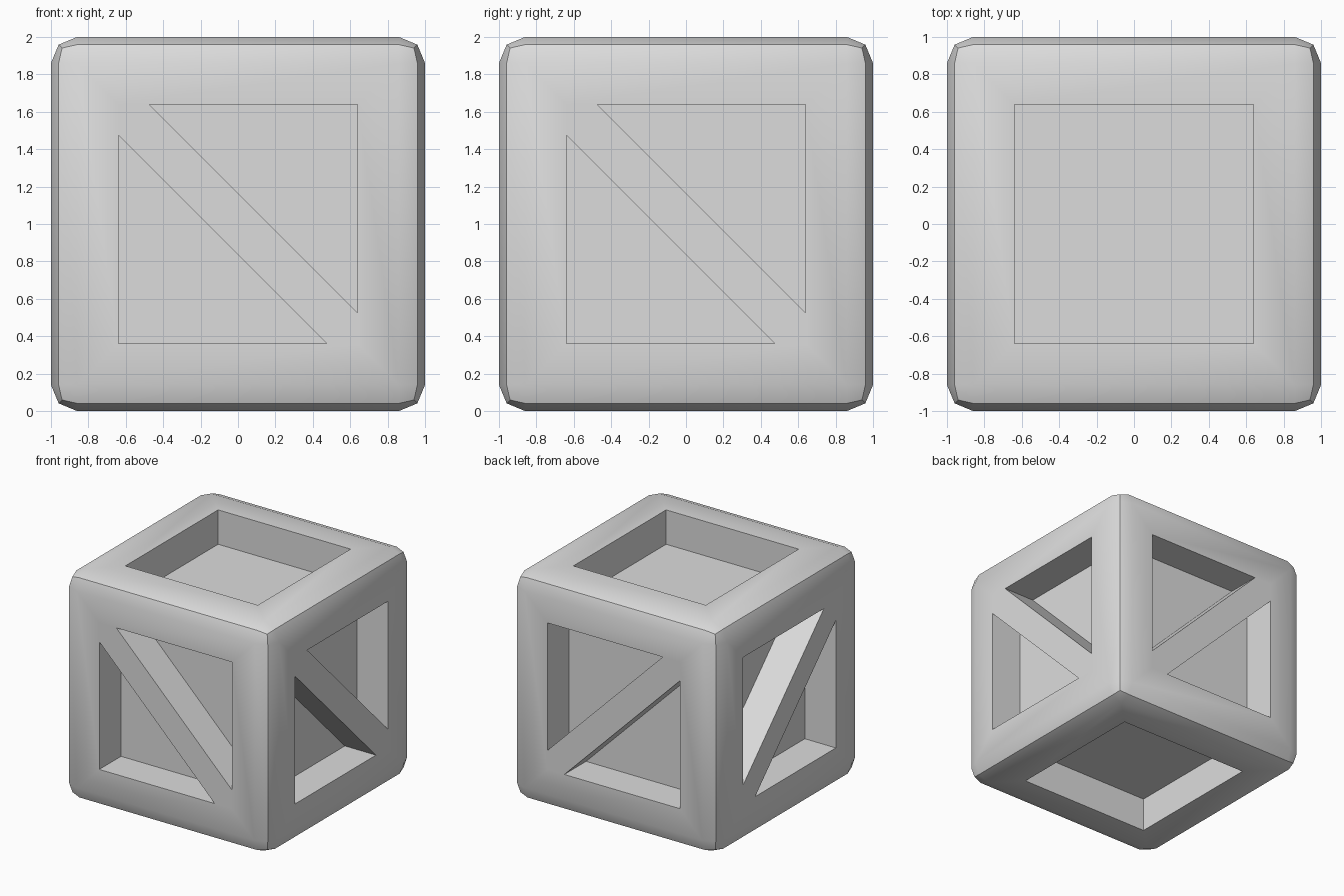
import bpy, bmesh, math
from mathutils import Matrix

cube = bpy.data.objects.get("Cube")
if cube:
    bpy.data.objects.remove(cube, do_unlink=True)

HOLE = 0.64     # half width of each recess
DEPTH = 0.30    # depth of each recess
BEVEL = 0.14    # rounding of the outer edges
CUT = 0.165     # how far the brace spreads from its corner

grey = bpy.data.materials.new("plain grey")
grey.use_nodes = True
colour = (0.72, 0.72, 0.72, 1)
grey.diffuse_color = colour
grey.node_tree.nodes["Principled BSDF"].inputs["Base Color"].default_value = colour


def finish(name, bm):
    bmesh.ops.recalc_face_normals(bm, faces=bm.faces)
    mesh = bpy.data.meshes.new(name)
    bm.to_mesh(mesh)
    bm.free()
    mesh.materials.append(grey)
    obj = bpy.data.objects.new(name, mesh)
    bpy.context.collection.objects.link(obj)
    return obj


# Crate body: rounded cube with a square recess in every side
bm = bmesh.new()
bmesh.ops.create_cube(bm, size=2, matrix=Matrix.Translation((0, 0, 1)))
bmesh.ops.bevel(bm, geom=bm.edges[:], offset=BEVEL, segments=2, profile=0.5,
                affect='EDGES')
sides = [f for f in bm.faces if f.calc_area() > 1]
bmesh.ops.inset_individual(bm, faces=sides, thickness=1 - BEVEL - HOLE,
                           use_even_offset=True)
bmesh.ops.inset_individual(bm, faces=sides, thickness=0, depth=-DEPTH)
body = finish("crate_body", bm)
bpy.ops.object.select_all(action='DESELECT')
body.select_set(True)
bpy.context.view_layer.objects.active = body
bpy.ops.object.shade_smooth_by_angle(angle=math.radians(30))


# Diagonal braces, flush with the frame, one on each upright side
def brace(name, start, turn):
    h, c = HOLE, HOLE - CUT
    outline = [(-h, c), (-h, h), (-c, h), (h, -c), (h, -h), (c, -h)]
    bm = bmesh.new()
    face = bm.faces.new([bm.verts.new((x, start, z)) for x, z in outline])
    out = bmesh.ops.extrude_face_region(bm, geom=[face])
    moved = [v for v in out["geom"] if isinstance(v, bmesh.types.BMVert)]
    bmesh.ops.translate(bm, verts=moved, vec=(0, DEPTH, 0))
    place = Matrix.Translation((0, 0, 1)) @ Matrix.Rotation(turn, 4, 'Z')
    bmesh.ops.transform(bm, matrix=place, verts=bm.verts)
    finish(name, bm)


quarter = math.pi / 2
brace("front_brace", -1, 0)
brace("back_brace", 1 - DEPTH, 0)
brace("left_brace", -1, quarter)
brace("right_brace", 1 - DEPTH, quarter)
